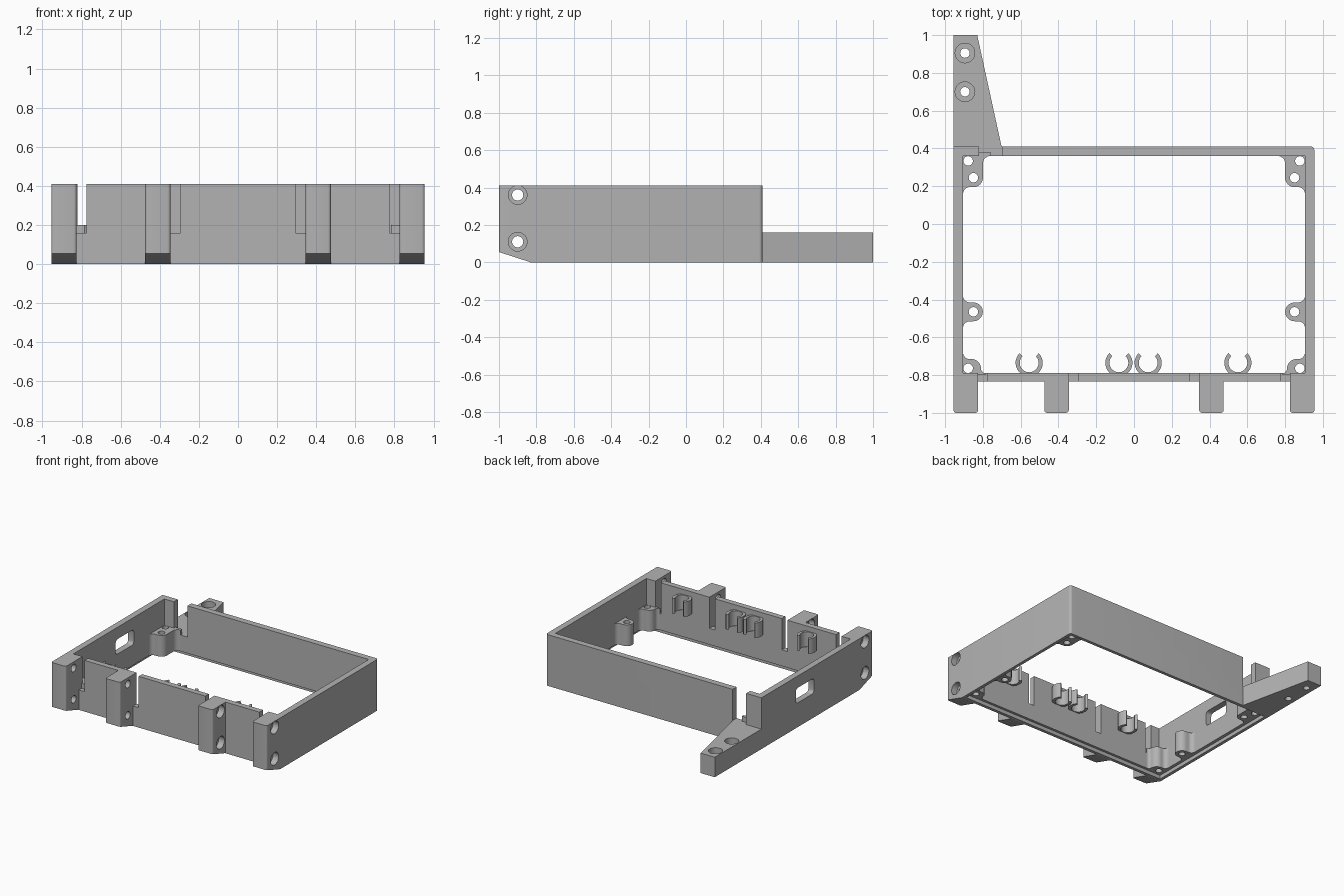
import bpy, bmesh, math
from mathutils import Vector

if "Cube" in bpy.data.objects:
    bpy.data.objects.remove(bpy.data.objects["Cube"], do_unlink=True)

GRAY = (0.45, 0.45, 0.45, 1)
gray = bpy.data.materials.new("plain_gray")
gray.use_nodes = True
gray.diffuse_color = GRAY
gray.node_tree.nodes["Principled BSDF"].inputs["Base Color"].default_value = GRAY

H = 0.41        # wall height
LOW = 0.16      # arm height and slot floor
parts = []


def arc(cx, cy, r, a0, a1, n=10):
    angles = [math.radians(a0 + (a1 - a0) * i / n) for i in range(n + 1)]
    return [(cx + r * math.cos(a), cy + r * math.sin(a)) for a in angles]


def prism(name, pts, lo, hi, axis="z", keep=True):
    """Extrude a flat outline along z, or a (y, z) outline along x."""
    place = (lambda p, h: (p[0], p[1], h)) if axis == "z" else (lambda p, h: (h, p[0], p[1]))
    bm = bmesh.new()
    face = bm.faces.new([bm.verts.new(place(p, lo)) for p in pts])
    top = bmesh.ops.extrude_face_region(bm, geom=[face])["geom"]
    shift = Vector(place((0, 0), hi - lo))
    bmesh.ops.translate(bm, vec=shift, verts=[g for g in top if isinstance(g, bmesh.types.BMVert)])
    bmesh.ops.recalc_face_normals(bm, faces=bm.faces[:])
    mesh = bpy.data.meshes.new(name)
    bm.to_mesh(mesh)
    bm.free()
    mesh.materials.append(gray)
    ob = bpy.data.objects.new(name, mesh)
    bpy.context.collection.objects.link(ob)
    if keep:
        parts.append(ob)
    return ob


def rect(x0, x1, y0, y1):
    return [(x0, y0), (x1, y0), (x1, y1), (x0, y1)]


def cut(ob, pts, lo, hi, axis="z"):
    cutter = prism("cutter", pts, lo, hi, axis, keep=False)
    cutter.hide_render = True
    mod = ob.modifiers.new("cut", "BOOLEAN")
    mod.operation, mod.solver, mod.object = "DIFFERENCE", "EXACT", cutter
    bpy.context.view_layer.update()
    graph = bpy.context.evaluated_depsgraph_get()
    mesh = bpy.data.meshes.new_from_object(ob.evaluated_get(graph))
    ob.modifiers.clear()
    ob.data = mesh
    bpy.data.objects.remove(cutter, do_unlink=True)


def circle(cx, cy, r):
    return arc(cx, cy, r, 0, 360, 28)[:-1]


def mirrored(pts, s):
    return [(s * x, y) for x, y in pts]


# Four-walled frame, open above and below, with rounded back corners
outline = [(-0.955, -0.835), (0.955, -0.835)]
outline += arc(0.935, 0.39, 0.02, 0, 90, 5) + [(-0.955, 0.41)]
frame = prism("frame", outline, 0, H)
cut(frame, rect(-0.905, 0.905, -0.79, 0.36), -0.1, 0.6)
# Stepped recess under the walls
cut(frame, rect(-0.93, 0.93, -0.81, 0.385), -0.1, 0.03)
# Slots beside the front lugs
for s in (-1, 1):
    for x0, x1 in ((0.775, 0.825), (0.295, 0.345)):
        cut(frame, rect(*sorted((s * x0, s * x1)), -0.9, -0.77), LOW, 0.6)
# Gap in the back wall above the arm
cut(frame, rect(-0.82, -0.70, 0.33, 0.45), LOW, 0.6)
# Rounded port in the right wall
port = (arc(-0.05, 0.29, 0.025, 0, 90, 4) + arc(-0.23, 0.29, 0.025, 90, 180, 4)
        + arc(-0.23, 0.22, 0.025, 180, 270, 4) + arc(-0.05, 0.22, 0.025, 270, 360, 4))
cut(frame, port, -1.1, -0.88, "x")

# Hinge lugs along the front, counterbored on their outward sides
lug_profile = [(-1, 0.055), (-0.83, 0), (-0.815, 0), (-0.815, H), (-1, H)]
for s, side in ((-1, "right"), (1, "left")):
    for kind, inner, outer in (("outer", 0.825, 0.955), ("middle", 0.345, 0.475)):
        lo, hi = sorted((s * inner, s * outer))
        lug = prism(f"{kind}_lug_{side}", lug_profile, lo, hi, "x")
        bm = bmesh.new()
        bm.from_mesh(lug.data)
        edges = [e for e in bm.edges if all(v.co.y < -0.99 for v in e.verts)
                 and abs(e.verts[0].co.z - e.verts[1].co.z) > 0.1]
        bmesh.ops.bevel(bm, geom=edges, offset=0.015, segments=4, profile=0.5, affect="EDGES")
        bm.to_mesh(lug.data)
        bm.free()
        for z in (0.11, 0.36):
            cut(lug, circle(-0.9, z, 0.03), lo - 0.1, hi + 0.1, "x")
            bore = sorted((s * (outer - 0.05), s * (outer + 0.1)))
            cut(lug, circle(-0.9, z, 0.05), *bore, "x")

# Screw bosses, mirrored on both side walls
back_boss = ([(0.93, 0.38), (0.76, 0.38)] + arc(0.76, 0.32, 0.04, 90, 0)
             + arc(0.85, 0.245, 0.05, 180, 270) + arc(0.87, 0.16, 0.035, 90, 0) + [(0.93, 0.16)])
side_boss = ([(0.93, -0.38)] + arc(0.87, -0.38, 0.035, 0, -90)
             + arc(0.85, -0.465, 0.05, 90, 270) + arc(0.87, -0.55, 0.035, 90, 0) + [(0.93, -0.55)])
front_boss = ([(0.93, -0.68)] + arc(0.87, -0.68, 0.035, 0, -90) + arc(0.86, -0.765, 0.05, 90, 180)
              + arc(0.785, -0.765, 0.025, 0, -90) + [(0.785, -0.80), (0.93, -0.80)])
bosses = (("back_boss", back_boss, [(0.878, 0.334), (0.85, 0.245)]),
          ("side_boss", side_boss, [(0.85, -0.465)]),
          ("front_boss", front_boss, [(0.878, -0.764)]))
for s, side in ((-1, "right"), (1, "left")):
    for name, pts, holes in bosses:
        boss = prism(f"{name}_{side}", mirrored(pts, s), 0.03, 0.20)
        for x, y in holes:
            cut(boss, circle(s * x, y, 0.025), -0.1, 0.3)

# Tapered mounting arm behind the right wall
arm = prism("mounting_arm", [(-0.955, 0.405), (-0.70, 0.405), (-0.83, 1), (-0.955, 1)], 0, LOW)
for y in (0.70, 0.905):
    cut(arm, circle(-0.895, y, 0.025), -0.1, 0.3)
    cut(arm, circle(-0.895, y, 0.052), LOW - 0.05, 0.3)

# Open cable clips on the inside of the front wall
for i, x in enumerate((-0.555, -0.08, 0.075, 0.55)):
    ring = arc(x, -0.735, 0.072, 135, 405, 22) + arc(x, -0.735, 0.05, 405, 135, 22)
    prism(f"cable_clip_{i + 1}", ring, 0.25, 0.37)

# Smooth the round surfaces, keep the edges sharp
bpy.ops.object.select_all(action="DESELECT")
for ob in parts:
    ob.select_set(True)
bpy.context.view_layer.objects.active = frame
bpy.ops.object.shade_smooth_by_angle(angle=math.radians(30))
